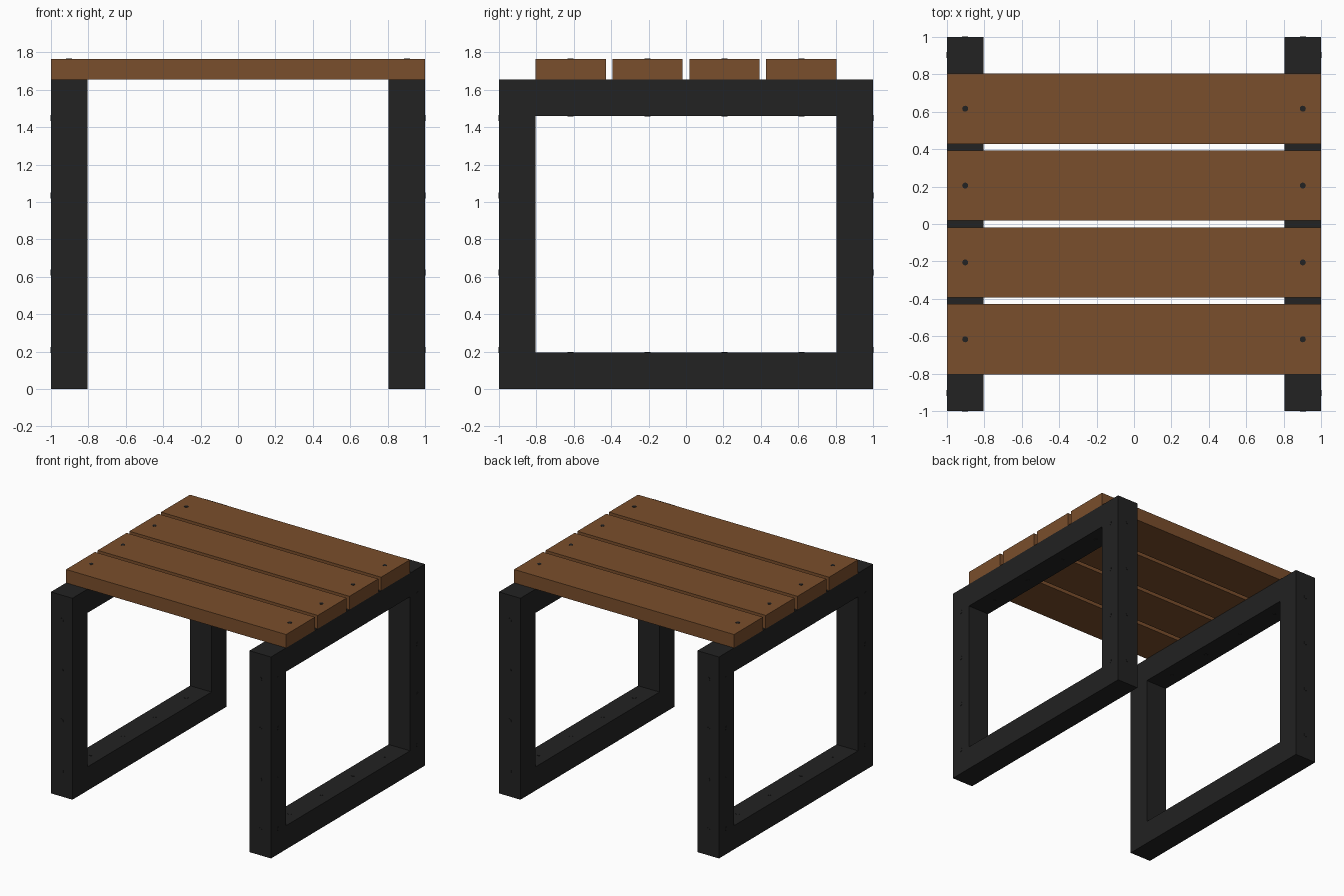
import bpy, bmesh
from mathutils import Vector

if "Cube" in bpy.data.objects:
    bpy.data.objects.remove(bpy.data.objects["Cube"])

BEAM = 0.195           # square section of the frames
FRAME_H = 1.655        # frame height
TOP_H = 1.765          # top of the slats
MID = 1 - BEAM / 2     # centre line of the legs
SLAT_W, PITCH = 0.375, 0.411
ROWS = [(i - 1.5) * PITCH for i in range(4)]


def material(name, rgb):
    m = bpy.data.materials.new(name)
    m.diffuse_color = (*rgb, 1)
    m.use_nodes = True
    m.node_tree.nodes["Principled BSDF"].inputs["Base Color"].default_value = m.diffuse_color
    return m


wood = material("brown wood", (0.195, 0.077, 0.025))
steel = material("black metal", (0.016, 0.016, 0.016))


def finish(name, bm, mat):
    bmesh.ops.recalc_face_normals(bm, faces=bm.faces[:])
    mesh = bpy.data.meshes.new(name)
    bm.to_mesh(mesh)
    bm.free()
    mesh.materials.append(mat)
    obj = bpy.data.objects.new(name, mesh)
    bpy.context.collection.objects.link(obj)
    return obj


def frame(name, x0):
    """Closed rectangular loop of square beam, standing in the YZ plane."""
    bm = bmesh.new()
    a, h, b = 1, FRAME_H, BEAM
    outer = [(-a, 0), (a, 0), (a, h), (-a, h)]
    inner = [(-a + b, b), (a - b, b), (a - b, h - b), (-a + b, h - b)]
    o = [bm.verts.new((x0, y, z)) for y, z in outer]
    i = [bm.verts.new((x0, y, z)) for y, z in inner]
    faces = [bm.faces.new((o[k], o[(k + 1) % 4], i[(k + 1) % 4], i[k])) for k in range(4)]
    ext = bmesh.ops.extrude_face_region(bm, geom=faces, use_keep_orig=True)
    moved = [v for v in ext["geom"] if isinstance(v, bmesh.types.BMVert)]
    bmesh.ops.translate(bm, verts=moved, vec=(BEAM, 0, 0))
    return finish(name, bm, steel)


def slat(name, y):
    bm = bmesh.new()
    bmesh.ops.create_cube(bm, size=1)
    bmesh.ops.scale(bm, verts=bm.verts[:], vec=(2, SLAT_W, TOP_H - FRAME_H))
    bmesh.ops.translate(bm, verts=bm.verts[:], vec=(0, y, (TOP_H + FRAME_H) / 2))
    return finish(name, bm, wood)


def screws(name, spots):
    """Flat round heads; each spot is a position and an outward direction."""
    bm = bmesh.new()
    for pos, direction in spots:
        new = bmesh.ops.create_cone(bm, cap_ends=True, segments=16,
                                    radius1=0.016, radius2=0.016, depth=0.004)["verts"]
        rot = Vector((0, 0, 1)).rotation_difference(Vector(direction)).to_matrix()
        bmesh.ops.rotate(bm, verts=new, cent=(0, 0, 0), matrix=rot)
        bmesh.ops.translate(bm, verts=new, vec=pos)
    return finish(name, bm, steel)


# Side frames
frame("left_frame", -1)
frame("right_frame", 1 - BEAM)

# Seat slats
for n, y in enumerate(ROWS, 1):
    slat(f"slat_{n}", y)

# Screw heads on slats, legs and cross beams
leg_z = [0.21 + k * 0.413 for k in range(4)]
sides = (-1, 1)
screws("slat_screws", [((s * MID, y, TOP_H), (0, 0, 1)) for s in sides for y in ROWS])
screws("leg_end_screws", [((s * MID, t, z), (0, t, 0))
                          for s in sides for t in sides for z in leg_z])
screws("leg_side_screws", [((s, t * MID, z), (s, 0, 0))
                           for s in sides for t in sides for z in leg_z])
screws("lower_beam_screws", [((s * MID, y, BEAM), (0, 0, 1)) for s in sides for y in ROWS])
screws("upper_beam_screws", [((s * MID, y, FRAME_H - BEAM), (0, 0, -1))
                             for s in sides for y in ROWS])
